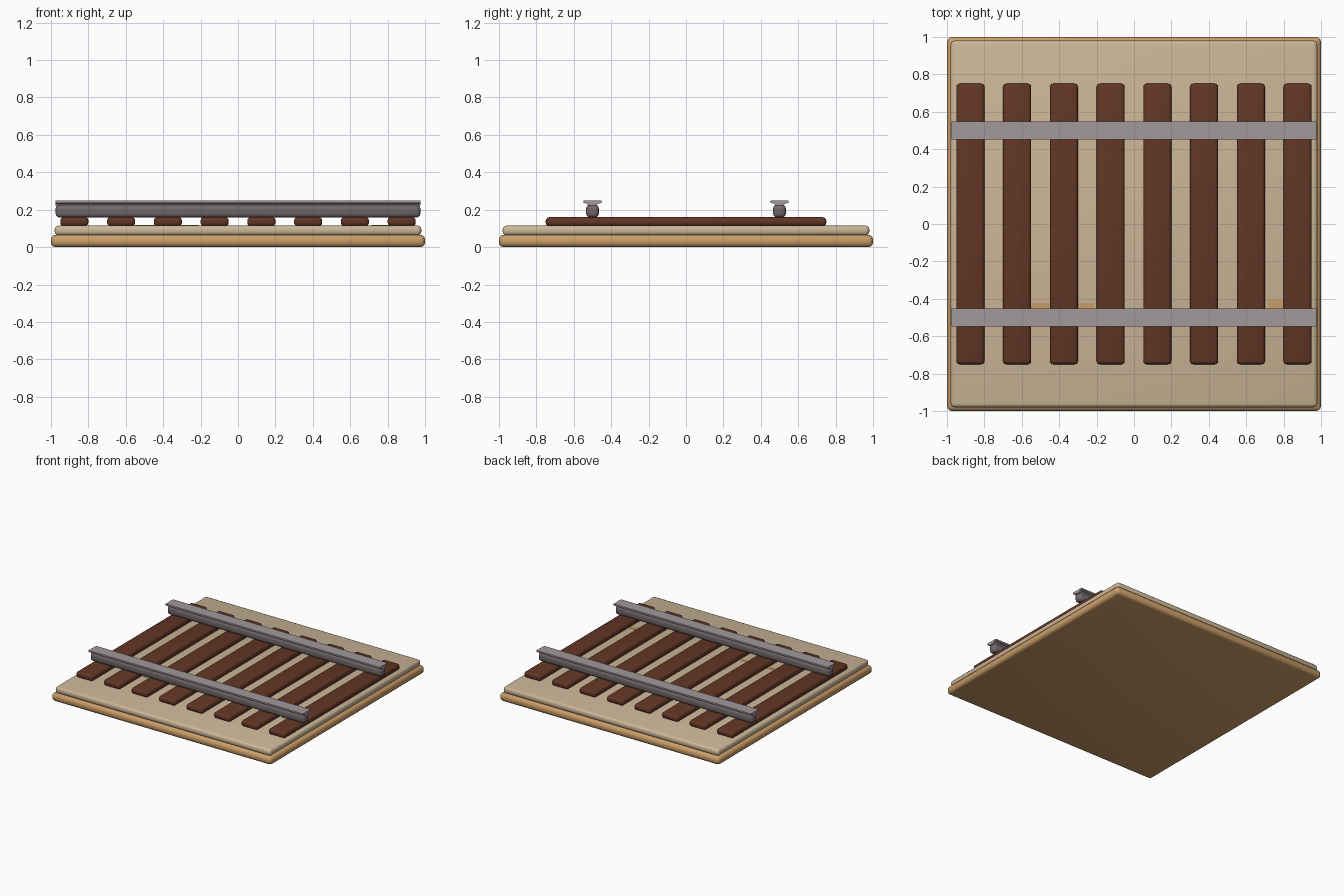
import bpy
import math

if "Cube" in bpy.data.objects:
    bpy.data.objects.remove(bpy.data.objects["Cube"])


def material(name, rgb):
    m = bpy.data.materials.new(name)
    m.diffuse_color = (*rgb, 1.0)
    m.use_nodes = True
    m.node_tree.nodes["Principled BSDF"].inputs["Base Color"].default_value = m.diffuse_color
    return m


EARTH = material("earth", (0.60, 0.34, 0.14))
SAND = material("sand", (0.60, 0.47, 0.31))
WOOD = material("dark_wood", (0.122, 0.037, 0.018))
STEEL = material("light_steel", (0.36, 0.32, 0.33))
IRON = material("dark_iron", (0.165, 0.138, 0.143))


def finish(obj, mat, bevel, segments=3):
    """Colour, round and smooth one part."""
    obj.data.materials.append(mat)
    bpy.context.view_layer.objects.active = obj
    if bevel:
        mod = obj.modifiers.new("rounding", "BEVEL")
        mod.width = bevel
        mod.segments = segments
        bpy.ops.object.modifier_apply(modifier=mod.name)
        bpy.ops.object.shade_smooth_by_angle(angle=math.radians(40))
    return obj


def box(name, x, y, z0, z1, sx, sy, mat, bevel=0.0, segments=3):
    """Rounded block centred on x, y between two heights."""
    bpy.ops.mesh.primitive_cube_add(size=1, location=(x, y, (z0 + z1) / 2))
    obj = bpy.context.object
    obj.name = name
    obj.scale = (sx, sy, z1 - z0)
    bpy.ops.object.transform_apply(location=False, rotation=False, scale=True)
    return finish(obj, mat, bevel, segments)


def extrude_along_x(name, profile, y, half, mat):
    """Bar along x with a closed (y, z) cross-section."""
    n = len(profile)
    verts = [(x, y + py, pz) for x in (-half, half) for py, pz in profile]
    faces = [tuple(range(n))[::-1], tuple(range(n, 2 * n))]
    faces += [(i, (i + 1) % n, n + (i + 1) % n, n + i) for i in range(n)]
    mesh = bpy.data.meshes.new(name)
    mesh.from_pydata(verts, [], faces)
    obj = bpy.data.objects.new(name, mesh)
    bpy.context.collection.objects.link(obj)
    return finish(obj, mat, 0)


# Ground tile: earth base with a slightly smaller sand layer
box("earth_base", 0, 0, 0.0, 0.066, 2.0, 2.0, EARTH, 0.026)
box("sand_layer", 0, 0, 0.062, 0.115, 1.96, 1.96, SAND, 0.02)

# Small bare earth patches beside the front rail
box("earth_patch_left", -0.38, -0.44, 0.113, 0.117, 0.34, 0.035, EARTH)
box("earth_patch_right", 0.76, -0.43, 0.113, 0.117, 0.09, 0.045, EARTH)

# Eight sleepers
for i in range(8):
    box(f"sleeper_{i + 1}", -0.875 + 0.25 * i, 0, 0.112, 0.16,
        0.15, 1.5, WOOD, 0.018)

# Two rails: rounded body, narrow neck and flat head
HEAD = [(-0.022, 0.222), (0.022, 0.222), (0.030, 0.233), (0.049, 0.237),
        (0.049, 0.25), (-0.049, 0.25), (-0.049, 0.237), (-0.030, 0.233)]
for label, y in (("front", -0.5), ("back", 0.5)):
    box(f"{label}_rail_body", 0, y, 0.158, 0.228, 1.95, 0.068, IRON, 0.022)
    extrude_along_x(f"{label}_rail_head", HEAD, y, 0.975, STEEL)
